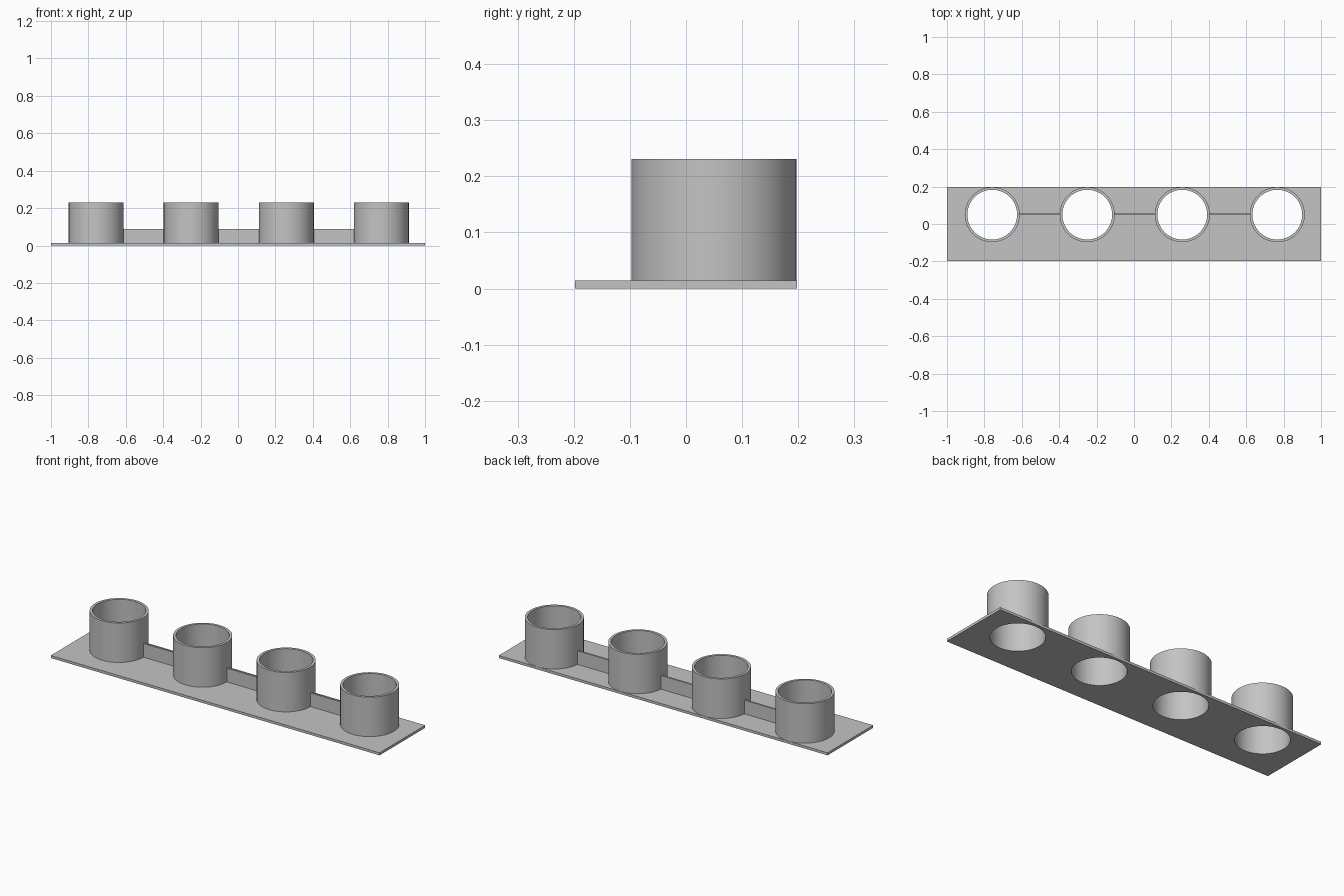
import bpy, bmesh, math
from mathutils import Matrix

cube = bpy.data.objects.get("Cube")
if cube:
    bpy.data.objects.remove(cube, do_unlink=True)

grey = bpy.data.materials.new("light_grey")
grey.use_nodes = True
colour = (0.55, 0.55, 0.55, 1)
grey.diffuse_color = colour
grey.node_tree.nodes["Principled BSDF"].inputs["Base Color"].default_value = colour

SIDES = 96
PLATE_TOP, TUBE_TOP, WEB_TOP = 0.014, 0.231, 0.089
OUTER, INNER, ROW_Y = 0.147, 0.133, 0.05
CENTRES = [-0.758 + 0.508 * i for i in range(4)]


def finish(name, bm):
    bmesh.ops.recalc_face_normals(bm, faces=bm.faces)
    mesh = bpy.data.meshes.new(name)
    bm.to_mesh(mesh)
    bm.free()
    mesh.materials.append(grey)
    obj = bpy.data.objects.new(name, mesh)
    bpy.context.collection.objects.link(obj)
    return obj


def box(name, x0, x1, y0, y1, z0, z1):
    bm = bmesh.new()
    place = Matrix.Translation(((x0 + x1) / 2, (y0 + y1) / 2, (z0 + z1) / 2))
    size = Matrix.Diagonal((x1 - x0, y1 - y0, z1 - z0, 1))
    bmesh.ops.create_cube(bm, size=1, matrix=place @ size)
    return finish(name, bm)


def tube(name, x):
    # Spin the wall section around the tube axis
    bm = bmesh.new()
    section = [(INNER, PLATE_TOP), (OUTER, PLATE_TOP), (OUTER, TUBE_TOP), (INNER, TUBE_TOP)]
    verts = [bm.verts.new((x + r, ROW_Y, z)) for r, z in section]
    edges = [bm.edges.new((verts[i], verts[i - 1])) for i in range(4)]
    bmesh.ops.spin(bm, geom=verts + edges, cent=(x, ROW_Y, 0), axis=(0, 0, 1),
                   angle=math.tau, steps=SIDES, use_merge=True)
    bmesh.ops.remove_doubles(bm, verts=bm.verts, dist=0.0001)
    return finish(name, bm)


def smooth(obj):
    bpy.ops.object.select_all(action="DESELECT")
    obj.select_set(True)
    bpy.context.view_layer.objects.active = obj
    bpy.ops.object.shade_smooth_by_angle(angle=math.radians(30))


# Base plate with a round hole below each tube
plate = box("base_plate", -1, 1, -0.198, 0.198, 0, PLATE_TOP)
bm = bmesh.new()
for x in CENTRES:
    bmesh.ops.create_cone(bm, cap_ends=True, segments=SIDES, radius1=INNER, radius2=INNER,
                          depth=0.2, matrix=Matrix.Translation((x, ROW_Y, 0)))
cutter = finish("hole_cutter", bm)
cut = plate.modifiers.new("holes", "BOOLEAN")
cut.operation = "DIFFERENCE"
cut.solver = "EXACT"
cut.object = cutter
bpy.context.view_layer.objects.active = plate
bpy.ops.object.modifier_apply(modifier=cut.name)
bpy.data.objects.remove(cutter, do_unlink=True)
smooth(plate)

# Row of open tubes
for i, x in enumerate(CENTRES, 1):
    smooth(tube(f"tube_{i}", x))

# Thin webs joining neighbouring tubes
for i, (a, b) in enumerate(zip(CENTRES, CENTRES[1:]), 1):
    box(f"web_{i}", a + 0.14, b - 0.14, 0.05, 0.06, PLATE_TOP, WEB_TOP)
